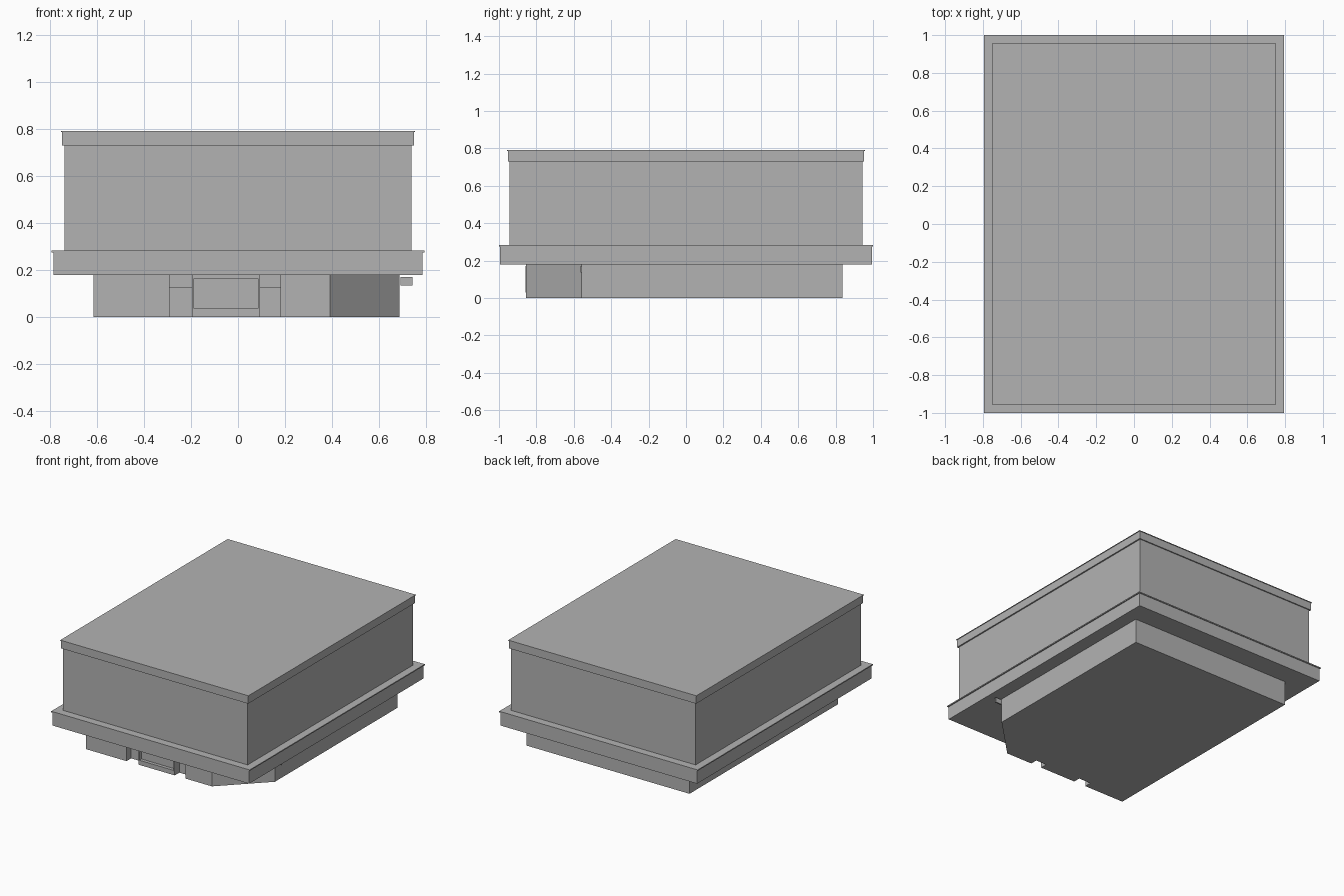
import bpy
import bmesh

if "Cube" in bpy.data.objects:
    bpy.data.objects.remove(bpy.data.objects["Cube"])

# Mid grey shared by every part
grey = bpy.data.materials.new("mid_grey")
grey.diffuse_color = (0.45, 0.45, 0.45, 1)
grey.use_nodes = True
grey.node_tree.nodes["Principled BSDF"].inputs["Base Color"].default_value = grey.diffuse_color


def prism(name, outline, z0, z1):
    """Extrude a counter-clockwise plan outline from z0 to z1."""
    bm = bmesh.new()
    face = bm.faces.new([bm.verts.new((x, y, z0)) for x, y in outline])
    ext = bmesh.ops.extrude_face_region(bm, geom=[face])
    verts = [v for v in ext["geom"] if isinstance(v, bmesh.types.BMVert)]
    bmesh.ops.translate(bm, verts=verts, vec=(0, 0, z1 - z0))
    bmesh.ops.recalc_face_normals(bm, faces=bm.faces)
    mesh = bpy.data.meshes.new(name)
    bm.to_mesh(mesh)
    bm.free()
    mesh.materials.append(grey)
    obj = bpy.data.objects.new(name, mesh)
    bpy.context.collection.objects.link(obj)
    return obj


def box(name, x0, x1, y0, y1, z0, z1):
    return prism(name, [(x0, y0), (x1, y0), (x1, y1), (x0, y1)], z0, z1)


def slab(name, hx, hy, z0, z1):
    return box(name, -hx, hx, -hy, hy, z0, z1)


FRONT = -0.855
DOORS = [(-0.292, -0.195), (0.093, 0.18)]
DEPTH = 0.06

# Ground floor: cut-off front right corner and two door niches
plan = [(-0.615, FRONT)]
for a, b in DOORS:
    plan += [(a, FRONT), (a, FRONT + DEPTH), (b, FRONT + DEPTH), (b, FRONT)]
plan += [(0.39, FRONT), (0.687, -0.56), (0.687, 0.838), (-0.615, 0.838)]
base = prism("ground_floor", plan, 0, 0.178)

# Display window opening between the doors
cutter = box("window_cutter", -0.187, 0.085, FRONT - 0.05, FRONT + 0.02, 0.036, 0.163)
cutter.hide_render = True
cut = base.modifiers.new("window_opening", "BOOLEAN")
cut.operation = "DIFFERENCE"
cut.solver = "EXACT"
cut.object = cutter
bpy.context.view_layer.objects.active = base
bpy.ops.object.modifier_apply(modifier=cut.name)
bpy.data.objects.remove(cutter)

# Thin window frame
y0, y1 = FRONT - 0.004, FRONT + 0.012
for side, x in (("left", -0.194), ("right", 0.084)):
    box("window_jamb_" + side, x, x + 0.007, y0, y1, 0.029, 0.17)
for side, z in (("sill", 0.029), ("head", 0.163)):
    box("window_" + side, -0.187, 0.084, y0, y1, z, z + 0.007)

# Door leaves below the transoms
for i, (a, b) in enumerate(DOORS):
    back = FRONT + DEPTH
    box(f"door_{i + 1}", a, b, back - 0.008, back + 0.004, 0, 0.127)

# Small hanging sign at the angled corner
box("hanging_sign", 0.69, 0.742, -0.565, -0.555, 0.135, 0.17)

# Projecting fascia band, upper storey and roof cornice
slab("fascia_band", 0.785, 0.994, 0.178, 0.274)
slab("fascia_lip", 0.793, 1.0, 0.274, 0.282)
slab("upper_storey", 0.738, 0.944, 0.282, 0.73)
slab("cornice", 0.748, 0.952, 0.73, 0.786)
slab("roof_lip", 0.752, 0.956, 0.786, 0.79)
